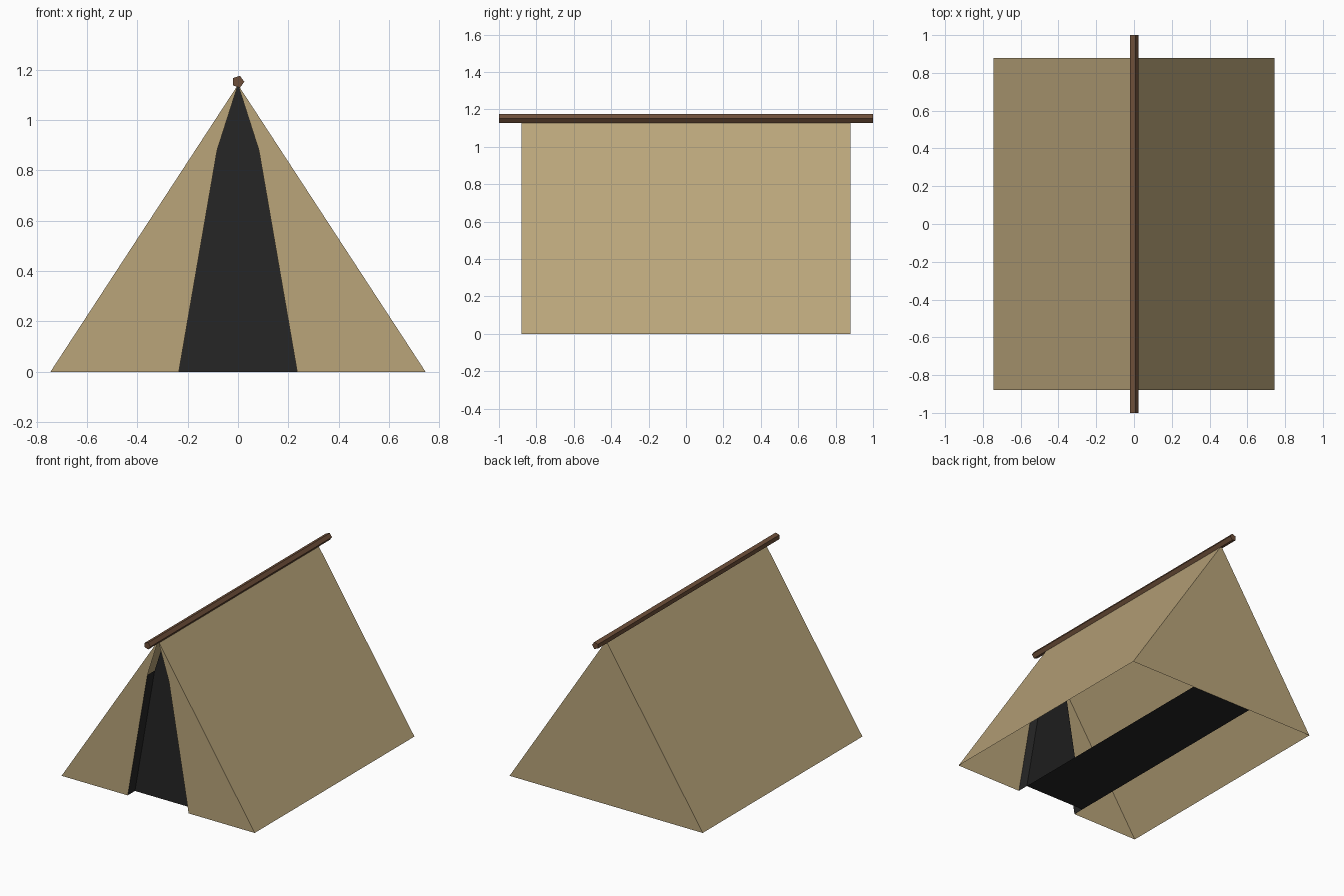
import bpy, bmesh, math

if "Cube" in bpy.data.objects:
    bpy.data.objects.remove(bpy.data.objects["Cube"])

W, D, H = 0.745, 0.88, 1.14      # half width, half depth, ridge height
DOOR = [(0.235, 0.0), (0.083, 0.88)]  # door edge, bottom and kink
IN = -0.80                       # depth of the dark door recess


def material(name, rgb):
    m = bpy.data.materials.new(name)
    m.diffuse_color = (*rgb, 1)
    m.use_nodes = True
    m.node_tree.nodes["Principled BSDF"].inputs["Base Color"].default_value = m.diffuse_color
    return m


canvas = material("tan canvas", (0.49, 0.375, 0.195))
dark = material("dark interior", (0.019, 0.019, 0.019))
wood = material("brown wood", (0.155, 0.078, 0.041))


def sheet(name, faces, mat):
    """Object made of thin polygons, sharing matching corners."""
    bm = bmesh.new()
    for f in faces:
        bm.faces.new([bm.verts.new(p) for p in f])
    bmesh.ops.remove_doubles(bm, verts=bm.verts[:], dist=1e-4)
    me = bpy.data.meshes.new(name)
    bm.to_mesh(me)
    bm.free()
    me.materials.append(mat)
    ob = bpy.data.objects.new(name, me)
    bpy.context.collection.objects.link(ob)
    return ob


def mirrored(face):
    """The face and its copy across x = 0, both facing the same way outward."""
    return [face, [(-x, y, z) for x, y, z in reversed(face)]]


(bx, bz), (kx, kz) = DOOR

# Canvas: two roof slopes, two front flaps, closed back, open underneath
roof = [(W, -D, 0), (W, D, 0), (0, D, H), (0, -D, H)]
flap = [(-W, -D, 0), (-bx, -D, bz), (-kx, -D, kz), (0, -D, H)]
back = [(W, D, 0), (-W, D, 0), (0, D, H)]
sheet("tent_canvas", mirrored(roof) + mirrored(flap) + [back], canvas)

# Dark doorway: side returns, recessed panel and floor strip
jamb = [(-bx, -D, 0), (-bx, IN, 0), (-kx, IN, kz), (-kx, -D, kz)]
panel = [(-bx, IN, 0), (bx, IN, 0), (kx, IN, kz), (0, IN, H), (-kx, IN, kz)]
floor = [(-bx, IN, 0), (-bx, D, 0), (bx, D, 0), (bx, IN, 0)][::-1]
sheet("doorway_interior", mirrored(jamb) + [panel, floor], dark)

# Ridge pole: five-sided bar with a corner pointing to +x
n, r, zc = 5, 0.025, 1.152
ring = [(r * math.cos(2 * math.pi * i / n), zc + r * math.sin(2 * math.pi * i / n))
        for i in range(n)]
sides = []
for i in range(n):
    (x0, z0), (x1, z1) = ring[i], ring[(i + 1) % n]
    sides.append([(x0, -1, z0), (x0, 1, z0), (x1, 1, z1), (x1, -1, z1)])
caps = [[(x, -1, z) for x, z in ring], [(x, 1, z) for x, z in reversed(ring)]]
sheet("ridge_pole", sides + caps, wood)
